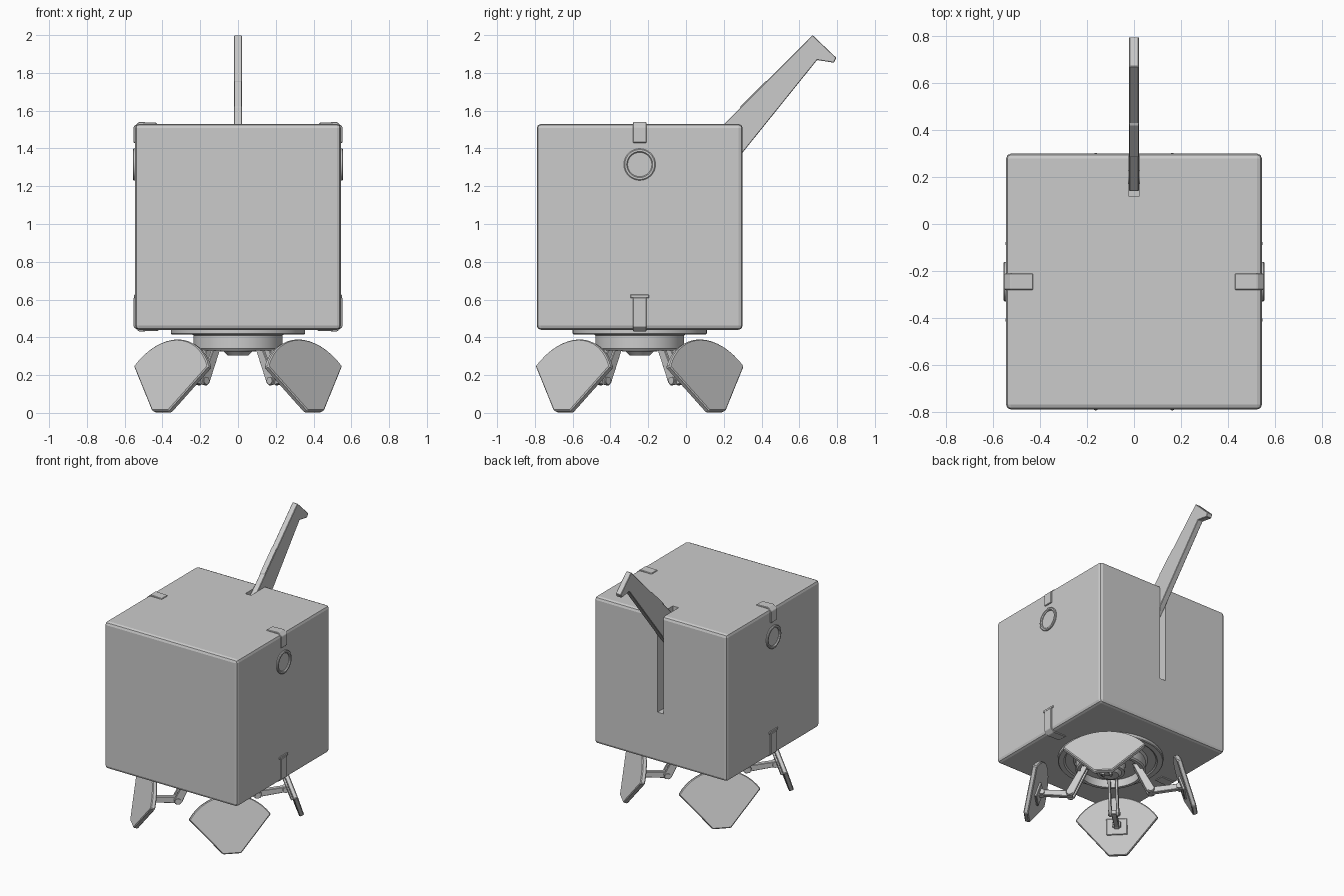
import bpy, bmesh
from math import sin, cos, pi, asin, radians
from mathutils import Vector, Matrix

if "Cube" in bpy.data.objects:
    bpy.data.objects.remove(bpy.data.objects["Cube"])

CY = -0.245                       # body axis in y


def finish(name, bm, bevel=0, segs=1, smooth=False):
    bmesh.ops.recalc_face_normals(bm, faces=bm.faces)
    me = bpy.data.meshes.new(name)
    bm.to_mesh(me)
    bm.free()
    ob = bpy.data.objects.new(name, me)
    bpy.context.collection.objects.link(ob)
    if bevel:
        m = ob.modifiers.new("Bevel", "BEVEL")
        m.width, m.segments = bevel, segs
        m.limit_method = 'ANGLE'
    if smooth:
        bpy.ops.object.select_all(action='DESELECT')
        ob.select_set(True)
        bpy.context.view_layer.objects.active = ob
        bpy.ops.object.shade_smooth_by_angle(angle=radians(35))
    return ob


def prism(name, pts, depth, bevel=0, mat=None, segs=1):
    """Extrude a planar polygon along a vector."""
    bm = bmesh.new()
    f = bm.faces.new([bm.verts.new(p) for p in pts])
    r = bmesh.ops.extrude_face_region(bm, geom=[f], use_keep_orig=True)
    vs = [g for g in r["geom"] if isinstance(g, bmesh.types.BMVert)]
    bmesh.ops.translate(bm, verts=vs, vec=depth)
    if mat:
        bm.transform(mat)
    return finish(name, bm, bevel, segs)


def box(name, lo, hi, bevel=0, segs=1):
    (a, b, c), (d, e, f) = lo, hi
    return prism(name, [(a, b, c), (d, b, c), (d, e, c), (a, e, c)], (0, 0, f - c), bevel, None, segs)


def lathe(name, profile, mat, n=48, closed=False):
    """Revolve (radius, height) points about local z."""
    bm = bmesh.new()
    rings = [[bm.verts.new((r * cos(2 * pi * i / n), r * sin(2 * pi * i / n), h)) for i in range(n)]
             for r, h in profile]
    pairs = list(zip(rings, rings[1:])) + ([(rings[-1], rings[0])] if closed else [])
    for a, b in pairs:
        for i in range(n):
            j = (i + 1) % n
            bm.faces.new((a[i], a[j], b[j], b[i]))
    if not closed:
        bm.faces.new(rings[0])
        bm.faces.new(rings[-1])
    bm.transform(mat)
    return finish(name, bm, smooth=True)


# Cube body with the handle slot cut in the back
body = box("body", (-0.545, -0.79, 0.44), (0.545, 0.30, 1.53), 0.022, 2)
slot = box("slot_cutter", (-0.024, 0.12, 0.81), (0.024, 0.4, 1.7))
slot.hide_render = True
slot.hide_set(True)
cut = body.modifiers.new("Slot", "BOOLEAN")
cut.object, cut.operation, cut.solver = slot, 'DIFFERENCE', 'EXACT'

# Lever handle with hooked tip, top pad and pivot
side = [(0.14, 1.467), (0.67, 2.0), (0.796, 1.88), (0.783, 1.854), (0.694, 1.868),
        (0.298, 1.376), (0.24, 1.31), (0.18, 1.31), (0.14, 1.36)]
prism("handle", [(-0.021, y, z) for y, z in side], (0.042, 0, 0), 0.003)
pad = [(0.283, 1.605), (0.29, 1.625), (0.42, 1.755), (0.435, 1.76), (0.445, 1.75), (0.30, 1.60)]
prism("handle_pad", [(-0.019, y, z) for y, z in pad], (0.038, 0, 0))
lathe("handle_pivot", [(0.03, -0.03), (0.03, 0.03)],
      Matrix.Translation((0, 0.2, 1.37)) @ Matrix.Rotation(pi / 2, 4, 'Y'), 24)

# Side clips and ring dials, left and right
top_clip = [(0.43, 1.536), (0.525, 1.54), (0.553, 1.515), (0.553, 1.43), (0.53, 1.43),
            (0.53, 1.515), (0.43, 1.515)]
low_clip = [(0.42, 0.435), (0.525, 0.431), (0.553, 0.456), (0.553, 0.61), (0.53, 0.61),
            (0.53, 0.46), (0.42, 0.46)]
for s, word in ((1, "right"), (-1, "left")):
    for nm, p in (("top_clip", top_clip), ("low_clip", low_clip)):
        prism(f"{word}_{nm}", [(s * x, CY - 0.035, z) for x, z in p], (0, 0.07, 0), 0.003)
    x0, x1 = sorted((s * 0.53, s * 0.551))
    box(f"{word}_clip_bar", (x0, CY - 0.05, 0.608), (x1, CY + 0.05, 0.626), 0.003)
    lathe(f"{word}_dial_ring", [(0.084, 0), (0.084, 0.024), (0.079, 0.028), (0.069, 0.028), (0.064, 0.022), (0.064, 0)],
          Matrix.Translation((s * 0.528, CY, 1.315)) @ Matrix.Rotation(s * pi / 2, 4, 'Y'), 40, True)

# Turned base under the body
lathe("base", [(0.355, 0.442), (0.355, 0.42), (0.35, 0.415), (0.315, 0.415), (0.305, 0.422), (0.25, 0.422),
               (0.235, 0.41), (0.235, 0.34), (0.227, 0.33), (0.205, 0.33), (0.20, 0.385), (0.10, 0.385),
               (0.095, 0.325), (0.075, 0.325), (0.055, 0.305)],
      Matrix.Translation((0, CY, 0)), 64)

# Four folding legs with fan-shaped feet on the diagonals
R, CV = 0.334, 0.066
a0 = asin(0.279 / R)
fan = [(-0.062, 0.0), (0.062, 0.0)] + [(R * sin(a), CV + R * cos(a))
                                       for a in [a0 - 2 * a0 * i / 16 for i in range(17)]]
inward = Vector((-0.947, 0, -0.324))


def foot_point(u, v, d=0):
    return Vector((0.585 - 0.325 * v, u, 0.012 + 0.947 * v)) + inward * d


arm = [(0.15, 0.37), (0.205, 0.37), (0.225, 0.32), (0.30, 0.18), (0.292, 0.15), (0.262, 0.145), (0.245, 0.16)]
link = [(0.255, 0.152), (0.29, 0.15), (0.46, 0.17), (0.50, 0.16), (0.50, 0.23), (0.46, 0.21), (0.28, 0.195), (0.258, 0.185)]
for k in range(4):
    M = Matrix.Translation((0, CY, 0)) @ Matrix.Rotation(pi / 4 + k * pi / 2, 4, 'Z')
    prism(f"foot_{k}", [foot_point(u, v) for u, v in fan], inward * 0.034, 0.006, M)
    prism(f"foot_bracket_{k}", [foot_point(u, v, 0.03) for u, v in
                                ((-0.07, 0.14), (0.07, 0.14), (0.07, 0.25), (-0.07, 0.25))],
          inward * 0.018, 0.004, M)
    for t in (-0.034, 0.016):     # forked upper arm
        prism(f"leg_arm_{k}", [(r, t, z) for r, z in arm], (0, 0.018, 0), 0.003, M)
    prism(f"leg_link_{k}", [(r, -0.017, z) for r, z in link], (0, 0.034, 0), 0.003, M)
    for nm, r, z, w in (("knee", 0.274, 0.171, 0.04), ("ankle", 0.465, 0.19, 0.028)):
        lathe(f"{nm}_pin_{k}", [(0.02, -w), (0.02, w)],
              M @ Matrix.Translation((r, 0, z)) @ Matrix.Rotation(pi / 2, 4, 'X'), 20)
